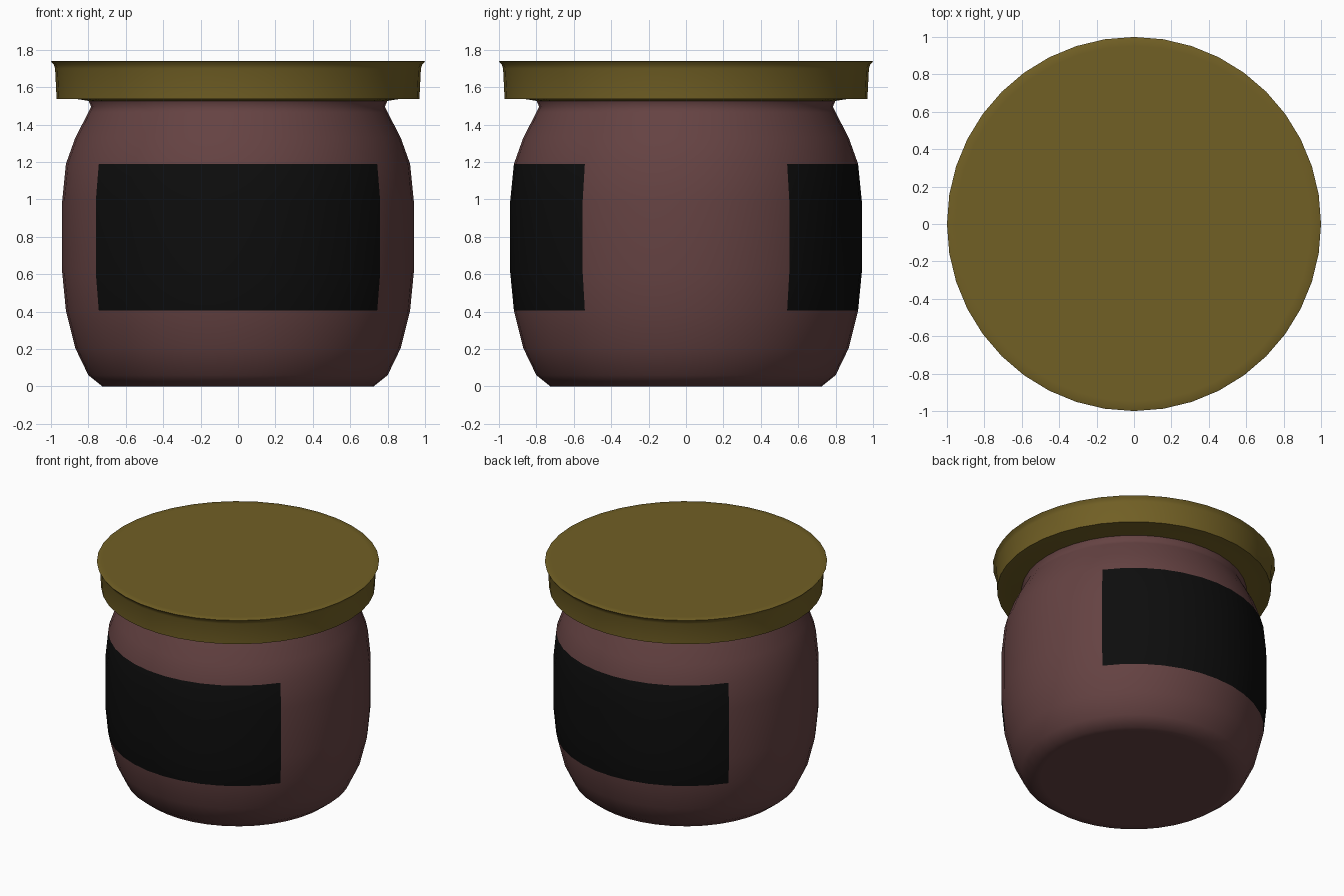
import bpy, bmesh
from math import sin, cos, radians, tau

if "Cube" in bpy.data.objects:
    bpy.data.objects.remove(bpy.data.objects["Cube"])

SIDES = 40


def material(name, color):
    m = bpy.data.materials.new(name)
    m.diffuse_color = color
    m.use_nodes = True
    m.node_tree.nodes["Principled BSDF"].inputs["Base Color"].default_value = m.diffuse_color
    return m


def lathe(name, profile, mats, smooth_angle):
    """Revolve an (r, z) profile from bottom to top and cap both ends."""
    bm = bmesh.new()
    rings = [[bm.verts.new((r * cos(tau * i / SIDES), r * sin(tau * i / SIDES), z))
              for i in range(SIDES)] for r, z in profile]
    for a, b in zip(rings, rings[1:]):
        for i in range(SIDES):
            j = (i + 1) % SIDES
            bm.faces.new((a[i], a[j], b[j], b[i]))
    bm.faces.new(rings[0][::-1])
    bm.faces.new(rings[-1])
    me = bpy.data.meshes.new(name)
    bm.to_mesh(me)
    bm.free()
    ob = bpy.data.objects.new(name, me)
    bpy.context.collection.objects.link(ob)
    for m in mats:
        me.materials.append(m)
    bpy.ops.object.select_all(action='DESELECT')
    ob.select_set(True)
    bpy.context.view_layer.objects.active = ob
    bpy.ops.object.shade_smooth_by_angle(angle=radians(smooth_angle))
    return ob


glass = material("jar_brown", (0.13, 0.055, 0.055, 1))
label = material("label_black", (0.004, 0.004, 0.004, 1))
gold = material("lid_gold", (0.165, 0.115, 0.018, 1))

# Jar body, with the two wrapped labels as a second material
jar = lathe("jar_body", [
    (0.66, 0), (0.725, 0), (0.80, 0.06), (0.87, 0.205), (0.92, 0.405),
    (0.94, 0.61), (0.94, 0.99), (0.92, 1.19), (0.87, 1.33), (0.80, 1.465),
    (0.785, 1.495), (0.80, 1.53)], [glass, label], 60)
for f in jar.data.polygons:
    c = f.center
    if 0.405 < c.z < 1.19 and abs(c.y) > abs(c.x) * cos(radians(54)) / sin(radians(54)):
        f.material_index = 1

# Flared screw lid
lathe("lid", [
    (0.79, 1.525), (0.87, 1.538), (0.97, 1.538), (0.978, 1.70), (0.985, 1.72),
    (1.0, 1.737), (0.995, 1.74), (0.95, 1.74)], [gold], 70)
